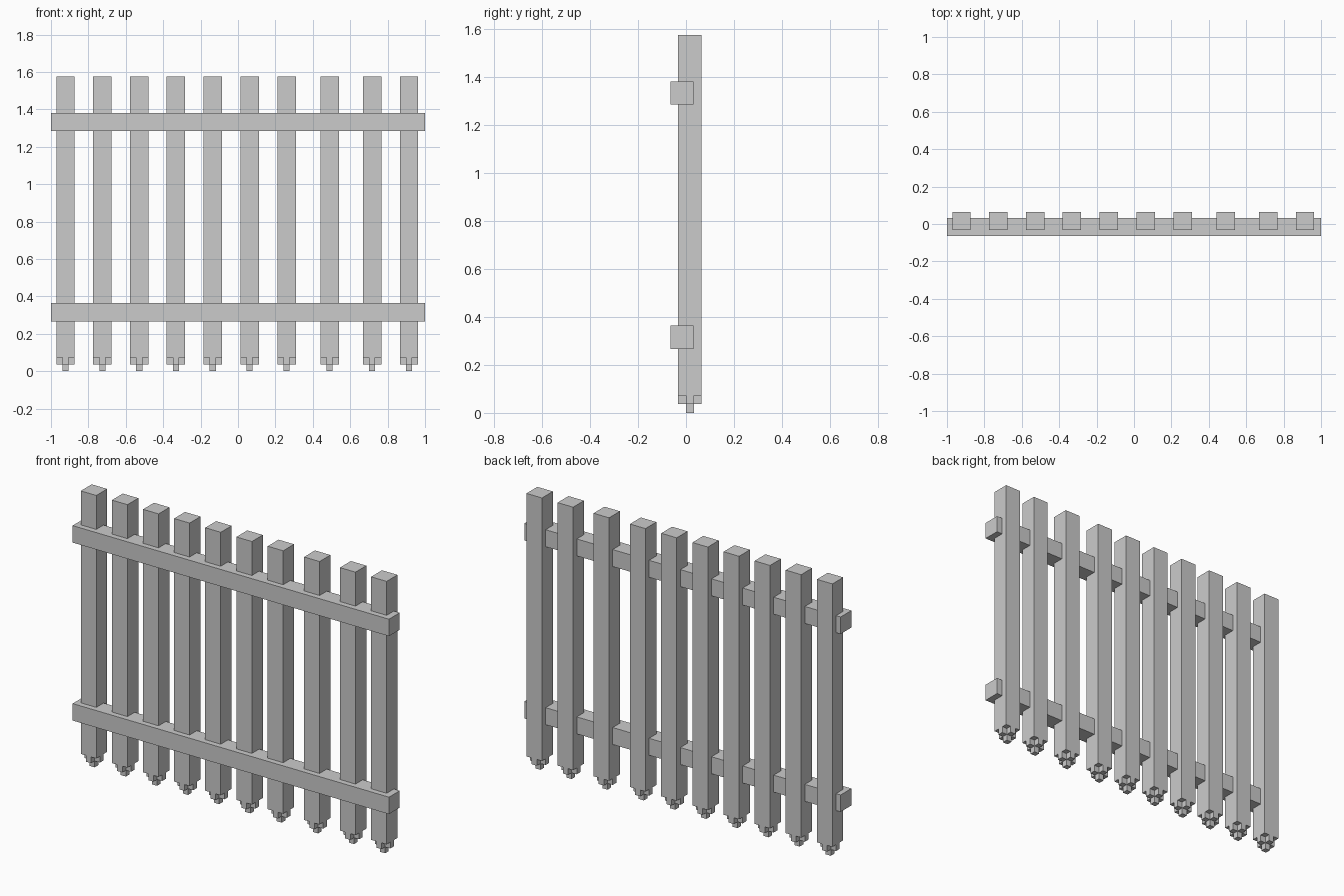
import bpy
import bmesh
from mathutils import Matrix, Vector

cube = bpy.data.objects.get("Cube")
if cube:
    bpy.data.objects.remove(cube, do_unlink=True)

grey = bpy.data.materials.new("plain_grey")
grey.use_nodes = True
colour = (0.6, 0.6, 0.6, 1)
grey.diffuse_color = colour
grey.node_tree.nodes["Principled BSDF"].inputs["Base Color"].default_value = colour


def make_object(name, bm):
    mesh = bpy.data.meshes.new(name)
    bm.to_mesh(mesh)
    bm.free()
    mesh.materials.append(grey)
    obj = bpy.data.objects.new(name, mesh)
    bpy.context.collection.objects.link(obj)
    return obj


def add_box(bm, low, high):
    low, high = Vector(low), Vector(high)
    transform = Matrix.Translation((low + high) / 2) @ Matrix.Diagonal((*(high - low), 1))
    bmesh.ops.create_cube(bm, size=1, matrix=transform)


def extrude_down(bm, faces, depth):
    """Extrude bottom faces as one region and return the new bottom faces."""
    result = bmesh.ops.extrude_face_region(bm, geom=faces)
    bmesh.ops.delete(bm, geom=faces, context='FACES')
    verts = [g for g in result["geom"] if isinstance(g, bmesh.types.BMVert)]
    bmesh.ops.translate(bm, verts=verts, vec=(0, 0, -depth))
    return [g for g in result["geom"] if isinstance(g, bmesh.types.BMFace)]


# Picket: square post whose foot steps down to a plus, then to a small peg
WIDTH, TOP = 0.098, 1.575
STEP = 0.036
bm = bmesh.new()
half, cell = WIDTH / 2, WIDTH / 3
add_box(bm, (-half, -half, 2 * STEP), (half, half, TOP))
bottom = [f for f in bm.faces if f.normal.z < -0.5]
for axis in (Vector((1, 0, 0)), Vector((0, 1, 0))):
    for side in (-1, 1):
        bottom = [f for f in bm.faces if f.normal.z < -0.5]
        edges = {e for f in bottom for e in f.edges}
        bmesh.ops.bisect_plane(bm, geom=bottom + list(edges), plane_co=axis * side * cell / 2,
                               plane_no=axis)
bm.normal_update()
plus = [f for f in bm.faces if f.normal.z < -0.5
        and min(abs(f.calc_center_median().x), abs(f.calc_center_median().y)) < cell / 2]
plus = extrude_down(bm, plus, STEP)
peg = [f for f in plus if f.calc_center_median().xy.length < cell / 2]
extrude_down(bm, peg, STEP)
bmesh.ops.recalc_face_normals(bm, faces=bm.faces)
first = make_object("picket_1", bm)

# Row of pickets with slightly uneven spacing
centres = [-0.922, -0.725, -0.528, -0.332, -0.135, 0.062, 0.26, 0.49, 0.717, 0.914]
for i, x in enumerate(centres):
    picket = first
    if i:
        picket = bpy.data.objects.new(f"picket_{i + 1}", first.data)
        bpy.context.collection.objects.link(picket)
    picket.location = (x, 0.016, 0)

# Two horizontal rails across the front
for name, z in (("lower_rail", 0.267), ("upper_rail", 1.284)):
    bm = bmesh.new()
    add_box(bm, (-1, -0.065, z), (1, 0.032, z + 0.097))
    make_object(name, bm)
